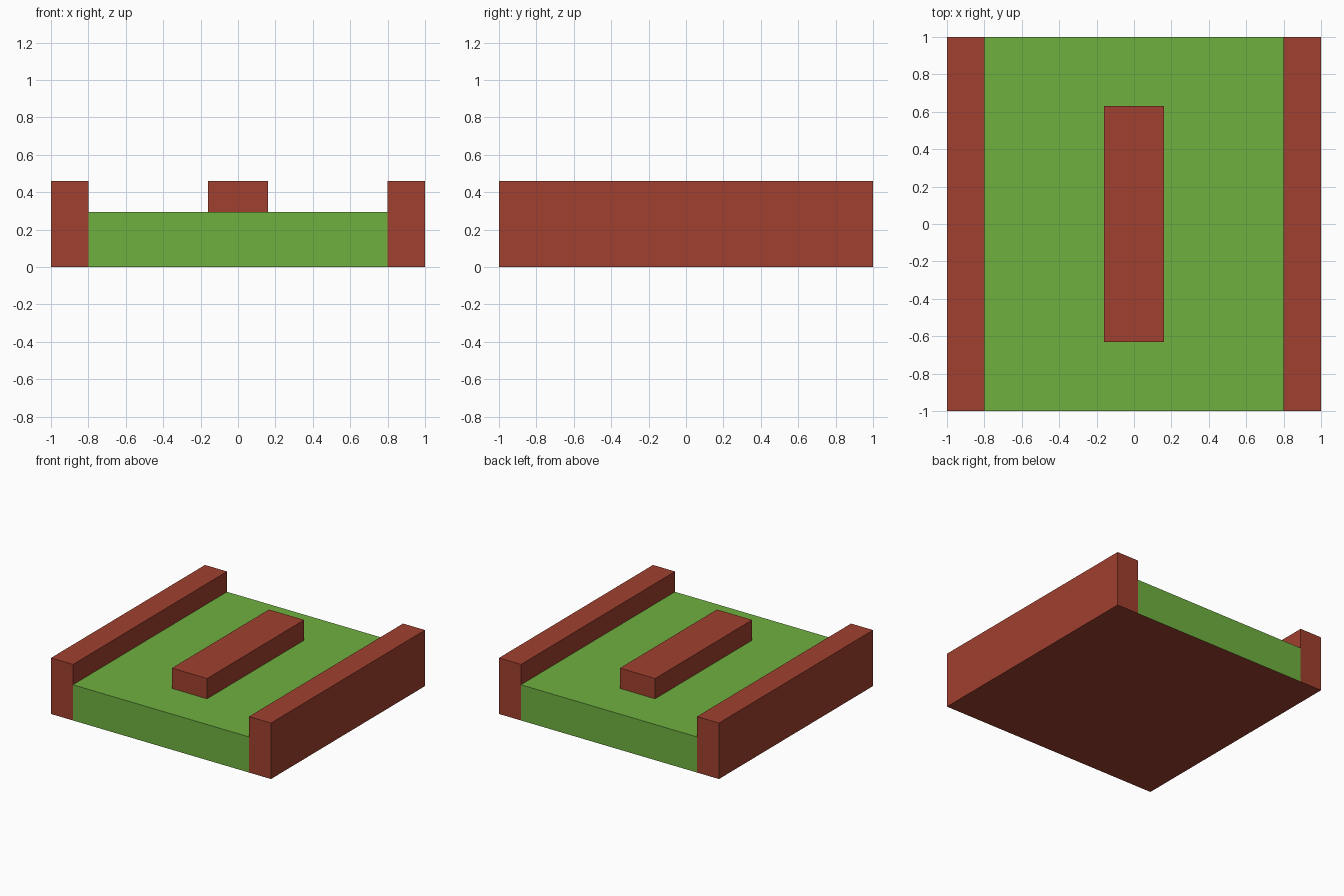
import bpy

if "Cube" in bpy.data.objects:
    bpy.data.objects.remove(bpy.data.objects["Cube"])

FLOOR_Z, TOP_Z = 0.293, 0.46


def material(name, rgb):
    mat = bpy.data.materials.new(name)
    mat.diffuse_color = (*rgb, 1.0)
    mat.use_nodes = True
    mat.node_tree.nodes["Principled BSDF"].inputs["Base Color"].default_value = mat.diffuse_color
    return mat


red = material("brick_red", (0.352, 0.051, 0.028))
green = material("grass_green", (0.162, 0.434, 0.051))


def box(name, x, y, z, mat):
    """Box spanning the (min, max) ranges on each axis."""
    ranges = (x, y, z)
    bpy.ops.mesh.primitive_cube_add(size=1, location=[sum(r) / 2 for r in ranges])
    obj = bpy.context.object
    obj.name = name
    obj.scale = [r[1] - r[0] for r in ranges]
    bpy.ops.object.transform_apply(location=False, rotation=False, scale=True)
    obj.data.materials.append(mat)
    return obj


# Grass slab between the walls, with a red underside
slab = box("grass_slab", (-0.8, 0.8), (-1, 1), (0, FLOOR_Z), green)
slab.data.materials.append(red)
for face in slab.data.polygons:
    if face.normal.z < -0.5:
        face.material_index = 1

# Side walls
box("left_wall", (-1, -0.8), (-1, 1), (0, TOP_Z), red)
box("right_wall", (0.8, 1), (-1, 1), (0, TOP_Z), red)

# Raised block in the middle of the grass
box("center_block", (-0.16, 0.16), (-0.63, 0.63), (FLOOR_Z, TOP_Z), red)
